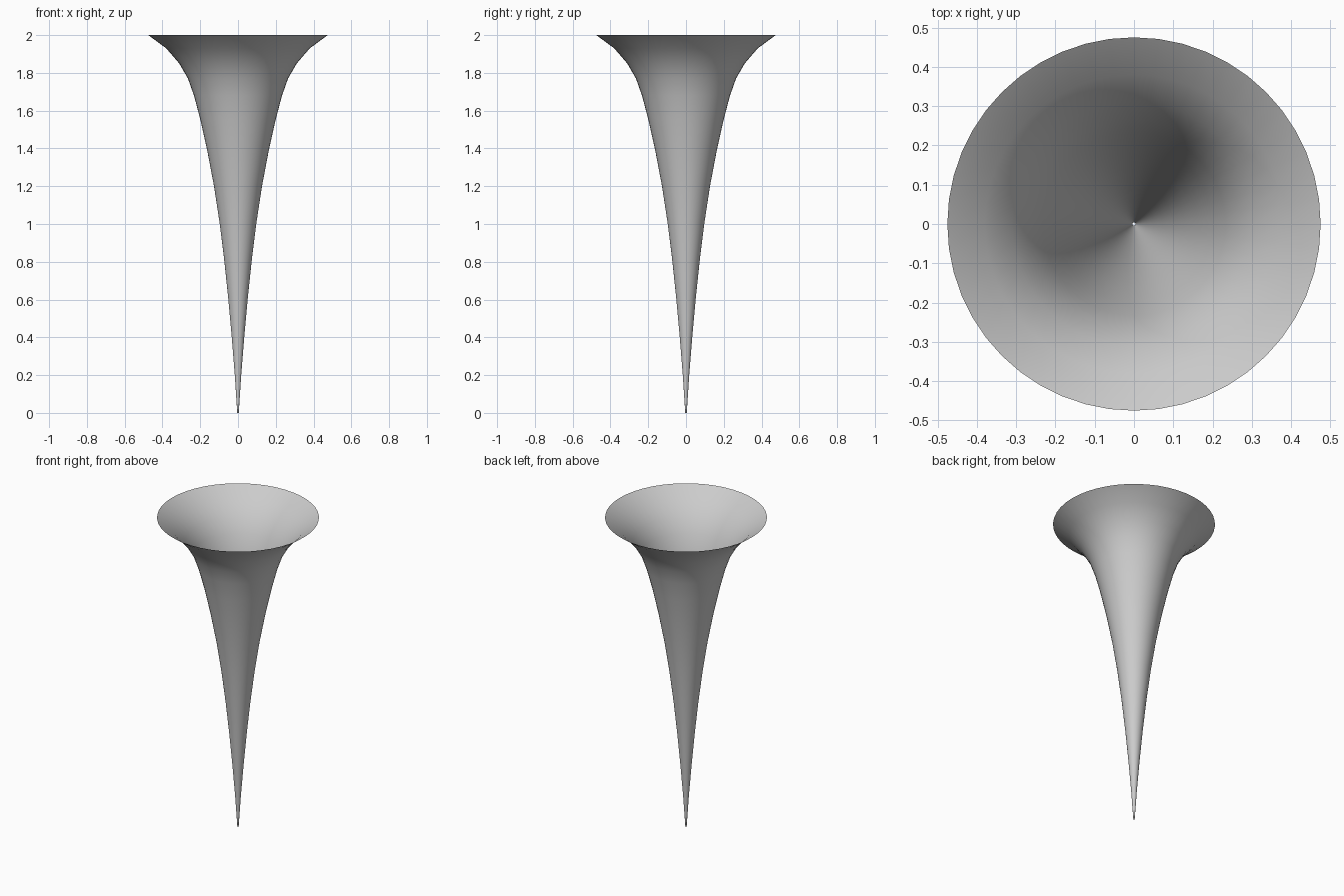
import bpy, bmesh, math

if "Cube" in bpy.data.objects:
    bpy.data.objects.remove(bpy.data.objects["Cube"])

# Profile of the flared horn: (radius, height), open at tip and rim
PROFILE = [(0.004, 0.0), (0.017, 0.2), (0.033, 0.4), (0.051, 0.6),
           (0.073, 0.81), (0.098, 1.01), (0.127, 1.2), (0.163, 1.39),
           (0.2, 1.555), (0.233, 1.68), (0.265, 1.77), (0.311, 1.85),
           (0.38, 1.93), (0.475, 2.0)]
SIDES = 48

# Lathe the thin shell from rings
bm = bmesh.new()
rings = []
for r, z in PROFILE:
    rings.append([bm.verts.new((r * math.cos(2 * math.pi * i / SIDES),
                                r * math.sin(2 * math.pi * i / SIDES), z))
                  for i in range(SIDES)])
for low, high in zip(rings, rings[1:]):
    for i in range(SIDES):
        j = (i + 1) % SIDES
        face = bm.faces.new((low[i], low[j], high[j], high[i]))
        face.smooth = True

mesh = bpy.data.meshes.new("flared_horn")
bm.to_mesh(mesh)
bm.free()
horn = bpy.data.objects.new("flared_horn", mesh)
bpy.context.collection.objects.link(horn)
